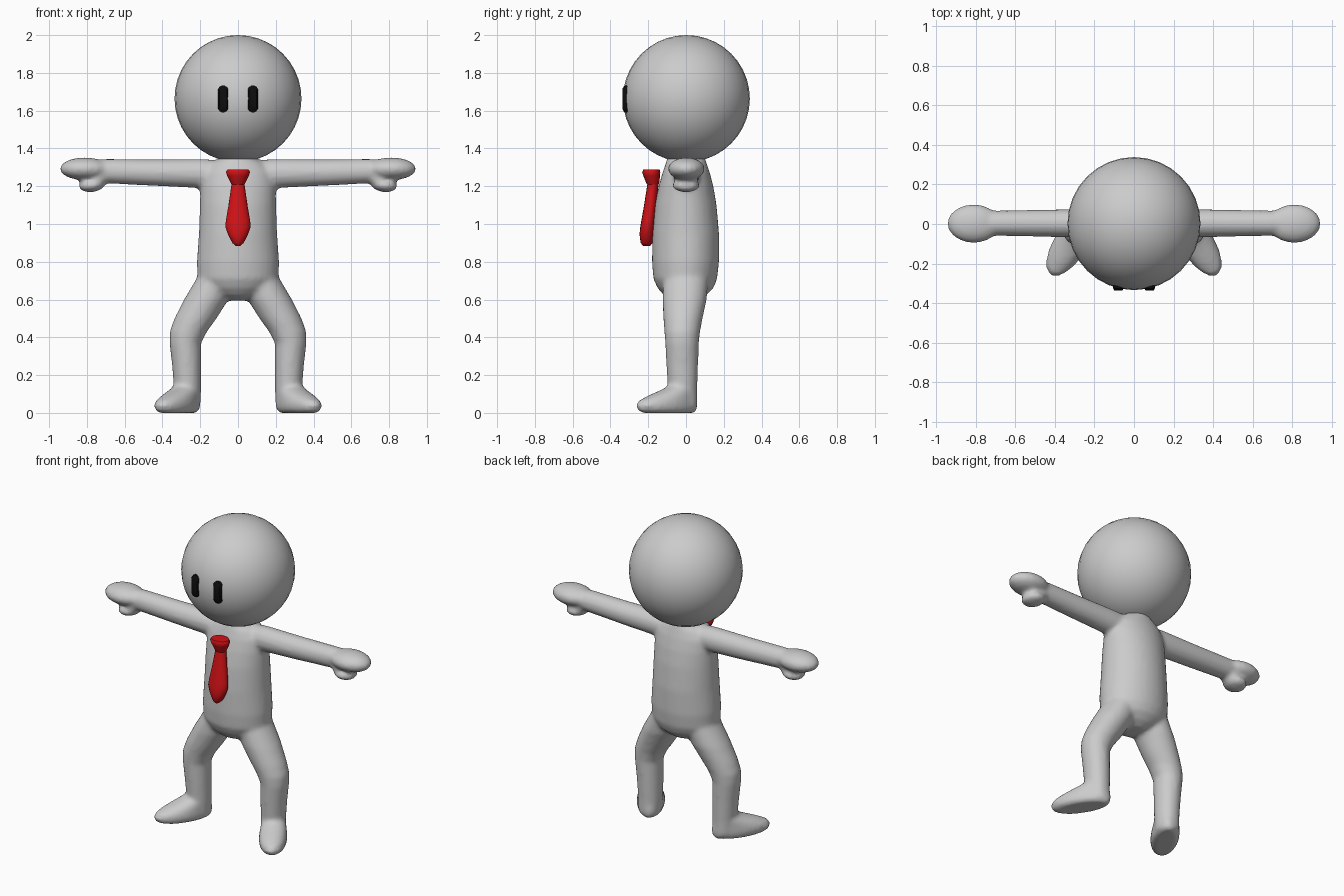
import bpy, bmesh, math
from mathutils import Vector, Matrix

if "Cube" in bpy.data.objects:
    bpy.data.objects.remove(bpy.data.objects["Cube"])


def material(name, rgb):
    m = bpy.data.materials.new(name)
    m.diffuse_color = (*rgb, 1)
    m.use_nodes = True
    m.node_tree.nodes["Principled BSDF"].inputs["Base Color"].default_value = m.diffuse_color
    return m


GREY = material("light grey", (0.6, 0.6, 0.6))
RED = material("tie red", (0.65, 0.006, 0.008))
BLACK = material("eye black", (0.004, 0.004, 0.004))


def finish(name, bm, mat):
    bmesh.ops.recalc_face_normals(bm, faces=bm.faces[:])
    me = bpy.data.meshes.new(name)
    bm.to_mesh(me)
    bm.free()
    me.materials.append(mat)
    ob = bpy.data.objects.new(name, me)
    bpy.context.collection.objects.link(ob)
    return ob


def smooth(ob, angle=None):
    bpy.ops.object.select_all(action='DESELECT')
    ob.select_set(True)
    bpy.context.view_layer.objects.active = ob
    if angle is None:
        bpy.ops.object.shade_smooth()
    else:
        bpy.ops.object.shade_smooth_by_angle(angle=math.radians(angle))


def loft(bm, rings, n=24):
    """Bridge closed rings given as (centre, axis_u, axis_v) and cap the ends."""
    loops = []
    for c, u, v in rings:
        c, u, v = Vector(c), Vector(u), Vector(v)
        loops.append([bm.verts.new(c + u * math.cos(2 * math.pi * i / n)
                                   + v * math.sin(2 * math.pi * i / n)) for i in range(n)])
    for a, b in zip(loops, loops[1:]):
        for i in range(n):
            j = (i + 1) % n
            bm.faces.new((a[i], a[j], b[j], b[i]))
    bm.faces.new(loops[0][::-1])
    bm.faces.new(loops[-1])


def stack(bm, rows, n=24):
    """Horizontal rings: z, x centre, x radius, y front, y back."""
    loft(bm, [((cx, (f + b) / 2, z), (rx, 0, 0), (0, (b - f) / 2, 0))
              for z, cx, rx, f, b in rows], n)


def blob(bm, centre, radii, tilt=0):
    m = (Matrix.Translation(centre) @ Matrix.Rotation(tilt, 4, 'Y')
         @ Matrix.Diagonal((*radii, 1)))
    bmesh.ops.create_uvsphere(bm, u_segments=24, v_segments=14, radius=1, matrix=m)


body = bmesh.new()

# Torso with neck
stack(body, [
    (0.595, 0, 0.05, -0.06, 0.06), (0.62, 0, 0.13, -0.115, 0.105),
    (0.66, 0, 0.185, -0.15, 0.145), (0.71, 0, 0.215, -0.173, 0.165),
    (0.80, 0, 0.218, -0.18, 0.175), (0.95, 0, 0.207, -0.178, 0.175),
    (1.10, 0, 0.202, -0.165, 0.162), (1.20, 0, 0.20, -0.145, 0.145),
    (1.27, 0, 0.19, -0.125, 0.127), (1.32, 0, 0.15, -0.108, 0.11),
    (1.35, 0, 0.088, -0.098, 0.10), (1.40, 0, 0.082, -0.09, 0.095)], 32)

for s in (-1, 1):
    # Leg
    stack(body, [
        (0.72, s * 0.11, 0.105, -0.12, 0.12), (0.60, s * 0.168, 0.118, -0.125, 0.11),
        (0.50, s * 0.225, 0.112, -0.12, 0.088), (0.43, s * 0.263, 0.099, -0.115, 0.075),
        (0.37, s * 0.279, 0.084, -0.11, 0.068), (0.25, s * 0.272, 0.077, -0.104, 0.064),
        (0.12, s * 0.267, 0.072, -0.096, 0.060), (0.03, s * 0.267, 0.068, -0.09, 0.06)])
    # Foot, turned outwards
    d = Vector((s * 0.53, -0.85, 0))
    w = Vector((0.85, s * 0.53, 0))
    heel = Vector((s * 0.266, -0.01, 0))
    rows = []
    for z, back, front, half in [(0.0, -0.055, 0.25, 0.062), (0.012, -0.07, 0.282, 0.077),
                                 (0.04, -0.076, 0.294, 0.084), (0.065, -0.074, 0.275, 0.082),
                                 (0.09, -0.07, 0.22, 0.078), (0.12, -0.066, 0.14, 0.072),
                                 (0.15, -0.055, 0.07, 0.06)]:
        rows.append((heel + d * ((front + back) / 2) + Vector((0, 0, z)),
                     d * ((front - back) / 2), w * half))
    loft(body, rows)
    # Arm
    loft(body, [((s * x, 0.004, z), (0, ry, 0), (0, 0, rz)) for x, z, ry, rz in [
        (0.05, 1.262, 0.07, 0.074), (0.2, 1.267, 0.072, 0.077),
        (0.45, 1.272, 0.069, 0.07), (0.70, 1.28, 0.064, 0.065),
        (0.80, 1.285, 0.055, 0.05)]])
    # Hand and curled fingers
    blob(body, (s * 0.81, 0.002, 1.292), (0.134, 0.098, 0.06))
    blob(body, (s * 0.775, 0, 1.205), (0.07, 0.074, 0.036), s * 0.1)
    blob(body, (s * 0.74, 0, 1.235), (0.055, 0.062, 0.04), s * 0.5)

# Fuse the limbs and torso into one soft skin
body_ob = finish("body", body, GREY)
rm = body_ob.modifiers.new("fuse", 'REMESH')
rm.mode = 'VOXEL'
rm.voxel_size = 0.013
rm.use_smooth_shade = True
sm = body_ob.modifiers.new("soften", 'SMOOTH')
sm.factor = 0.5
sm.iterations = 6
smooth(body_ob)

# Head
bm = bmesh.new()
bmesh.ops.create_uvsphere(bm, u_segments=32, v_segments=20, radius=0.336,
                          matrix=Matrix.Translation((0, 0.002, 1.664)))
smooth(finish("head", bm, GREY))

# Eyes: upright rounded plates, slightly domed
for s, side in ((-1, "right"), (1, "left")):
    bm = bmesh.new()
    rings = []
    for y, k in ((-0.29, 1), (-0.326, 1), (-0.337, 0.75)):
        ring = []
        for i in range(12):
            a = 2 * math.pi * (i + 0.5) / 12
            z = math.sin(a) * 0.026 + math.copysign(0.046, math.sin(a))
            ring.append(bm.verts.new((s * 0.079 + 0.027 * k * math.cos(a), y, 1.662 + z * k)))
        rings.append(ring)
    for a, b in zip(rings, rings[1:]):
        for i in range(12):
            j = (i + 1) % 12
            bm.faces.new((a[i], a[j], b[j], b[i]))
    bm.faces.new(rings[0])
    bm.faces.new(rings[-1])
    smooth(finish(side + "_eye", bm, BLACK), 40)

# Tie blade and knot
bm = bmesh.new()
stack(bm, [(0.884, 0, 0.012, -0.228, -0.19), (0.90, 0, 0.03, -0.24, -0.175),
           (0.945, 0, 0.053, -0.246, -0.168), (0.985, 0, 0.067, -0.242, -0.165),
           (1.02, 0, 0.064, -0.236, -0.162), (1.10, 0, 0.05, -0.222, -0.155),
           (1.22, 0, 0.033, -0.203, -0.145)], 16)
smooth(finish("tie_blade", bm, RED), 50)
bm = bmesh.new()
stack(bm, [(1.208, 0, 0.034, -0.206, -0.145), (1.225, 0, 0.042, -0.214, -0.14),
           (1.255, 0, 0.057, -0.226, -0.138), (1.275, 0, 0.064, -0.232, -0.136),
           (1.288, 0, 0.056, -0.226, -0.14)], 16)
smooth(finish("tie_knot", bm, RED), 50)
